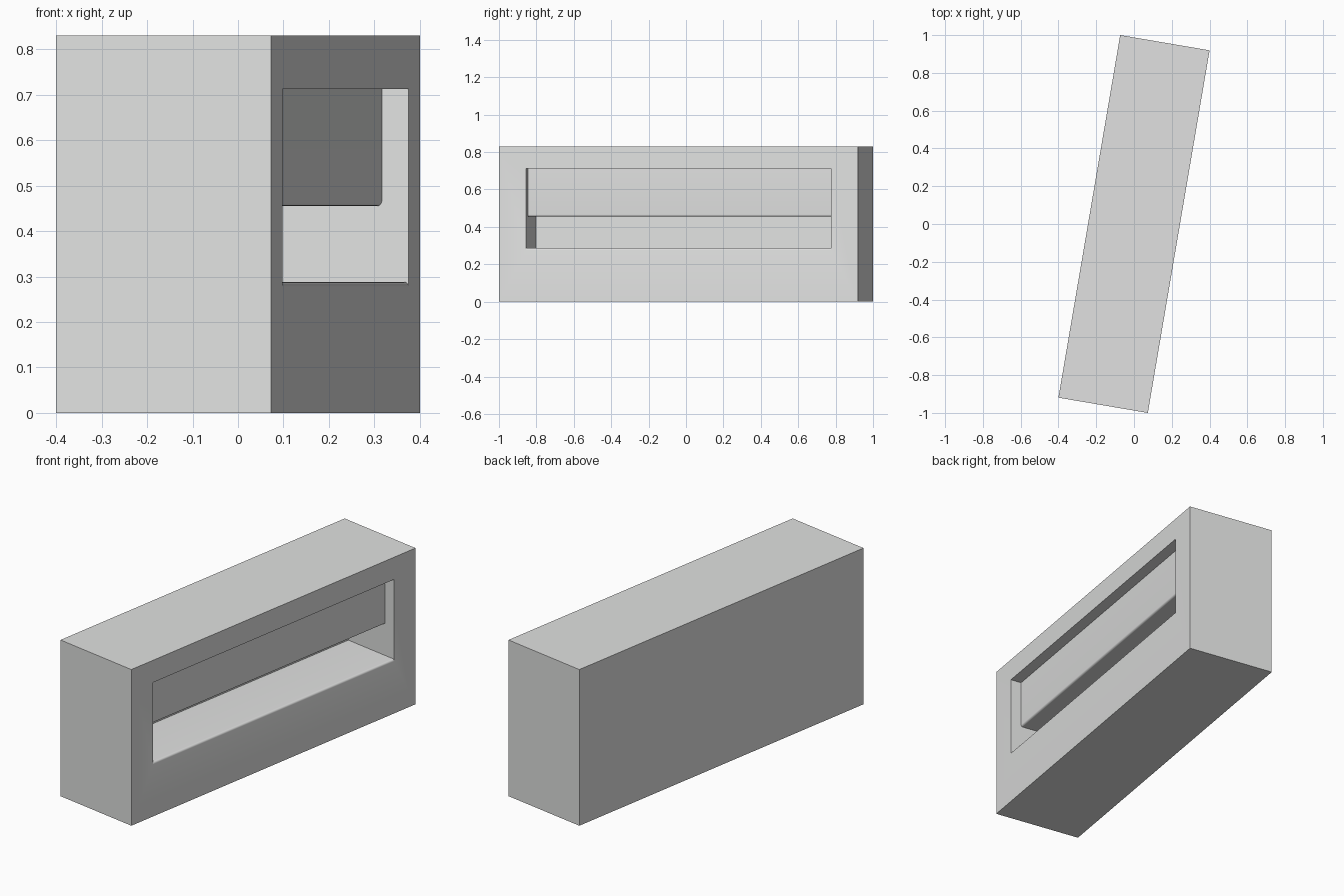
import bpy, bmesh, math

if "Cube" in bpy.data.objects:
    bpy.data.objects.remove(bpy.data.objects["Cube"])

WIDTH, LENGTH, HEIGHT = 0.480, 1.947, 0.83
TURN = math.radians(-9.67)

grey = bpy.data.materials.new("light grey")
grey.diffuse_color = (0.75, 0.755, 0.75, 1)
grey.use_nodes = True
grey.node_tree.nodes["Principled BSDF"].inputs["Base Color"].default_value = grey.diffuse_color


def prism(name, profile, length):
    """Extrude an (x, z) profile along y, centred on y = 0."""
    bm = bmesh.new()
    face = bm.faces.new([bm.verts.new((x, -length / 2, z)) for x, z in profile])
    new = bmesh.ops.extrude_face_region(bm, geom=[face])["geom"]
    verts = [g for g in new if isinstance(g, bmesh.types.BMVert)]
    bmesh.ops.translate(bm, verts=verts, vec=(0, length, 0))
    bmesh.ops.recalc_face_normals(bm, faces=bm.faces[:])
    mesh = bpy.data.meshes.new(name)
    bm.to_mesh(mesh)
    bm.free()
    mesh.materials.append(grey)
    ob = bpy.data.objects.new(name, mesh)
    bpy.context.collection.objects.link(ob)
    return ob


def arc(cx, cz, r, start, end, steps=6):
    angles = [math.radians(start + (end - start) * i / steps) for i in range(steps + 1)]
    return [(cx + r * math.cos(a), cz + r * math.sin(a)) for a in angles]


# Block
w = WIDTH / 2
block = prism("wall_block", [(-w, 0), (w, 0), (w, HEIGHT), (-w, HEIGHT)], LENGTH)

# Niche: deep lower shelf, shallow upper panel, rounded panel edge and shelf lip
floor, panel_low, top = 0.288, 0.455, 0.712
panel_x, back_x, r = w - 0.06, w - 0.31, 0.011
niche = ([(back_x, floor)]
         + arc(w - r, floor - r, r, 90, 0)
         + [(w + 0.1, floor - r), (w + 0.1, top), (panel_x, top)]
         + arc(panel_x - r, panel_low + r, r, 0, -90)
         + [(back_x, panel_low)])
cutter = prism("niche_cutter", niche, 1.653)
cutter.hide_render = True

cut = block.modifiers.new("niche", "BOOLEAN")
cut.operation = "DIFFERENCE"
cut.solver = "EXACT"
cut.object = cutter
bpy.context.view_layer.objects.active = block
block.select_set(True)
bpy.ops.object.modifier_apply(modifier=cut.name)
bpy.data.objects.remove(cutter)

# Keep corners crisp, round edges smooth, then turn the block
bpy.ops.object.shade_smooth_by_angle(angle=math.radians(30))
block.rotation_euler.z = TURN
